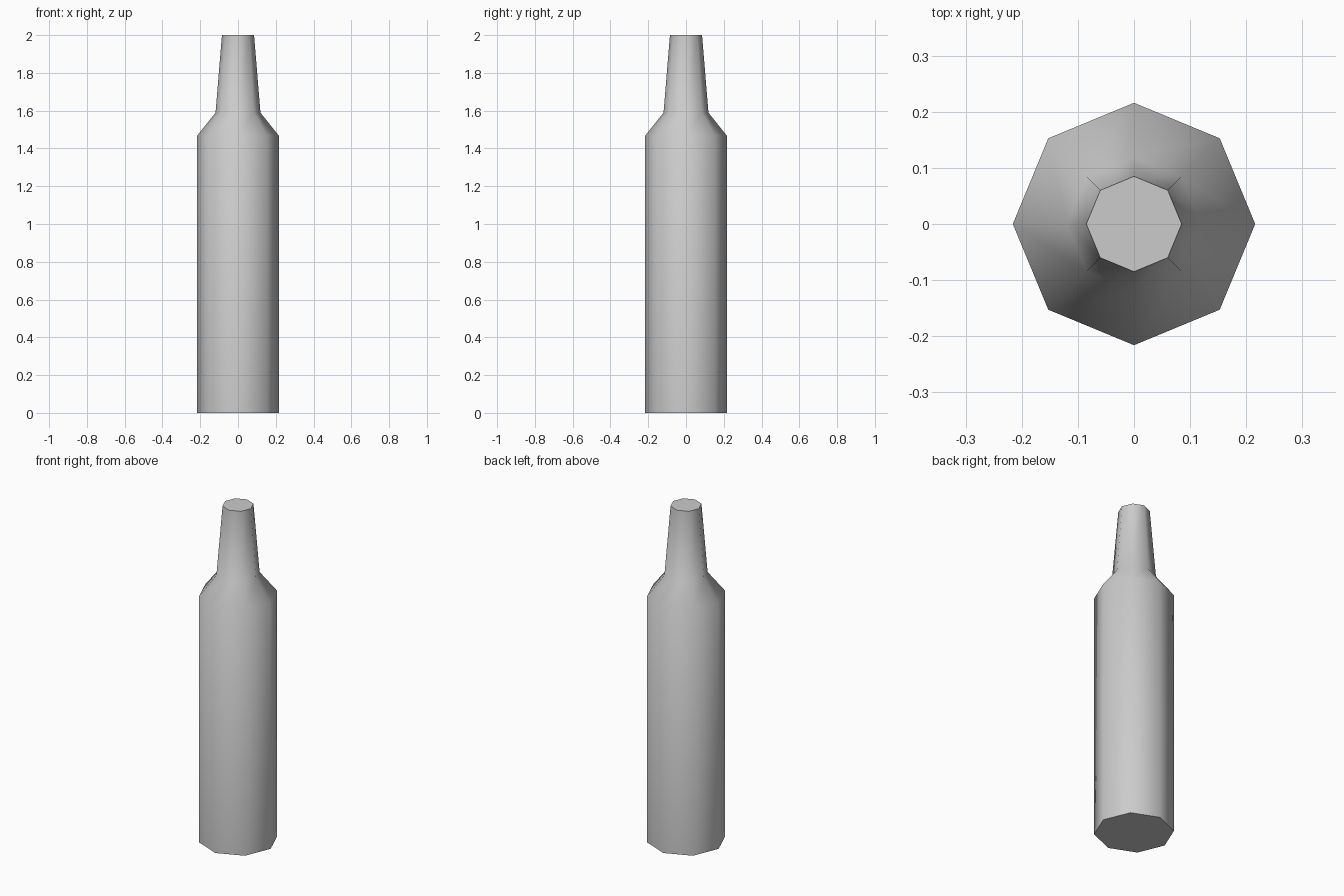
import bpy, bmesh, math

if "Cube" in bpy.data.objects:
    bpy.data.objects.remove(bpy.data.objects["Cube"])

SIDES = 8
# bottle profile from base to mouth: (radius, height)
PROFILE = [(0.216, 0.0), (0.216, 1.468), (0.119, 1.589), (0.085, 2.0)]

bm = bmesh.new()
rings = []
for r, z in PROFILE:
    rings.append([bm.verts.new((r * math.cos(i * math.tau / SIDES),
                                r * math.sin(i * math.tau / SIDES), z))
                  for i in range(SIDES)])

# body, shoulder and neck walls
for low, high in zip(rings, rings[1:]):
    for i in range(SIDES):
        j = (i + 1) % SIDES
        bm.faces.new((low[i], low[j], high[j], high[i]))

# flat base and mouth
bm.faces.new(rings[0][::-1])
bm.faces.new(rings[-1])

mesh = bpy.data.meshes.new("bottle")
bm.to_mesh(mesh)
bm.free()
bottle = bpy.data.objects.new("bottle", mesh)
bpy.context.collection.objects.link(bottle)

# smooth walls, sharp rims
bpy.context.view_layer.objects.active = bottle
bottle.select_set(True)
bpy.ops.object.shade_smooth_by_angle(angle=math.radians(60))
